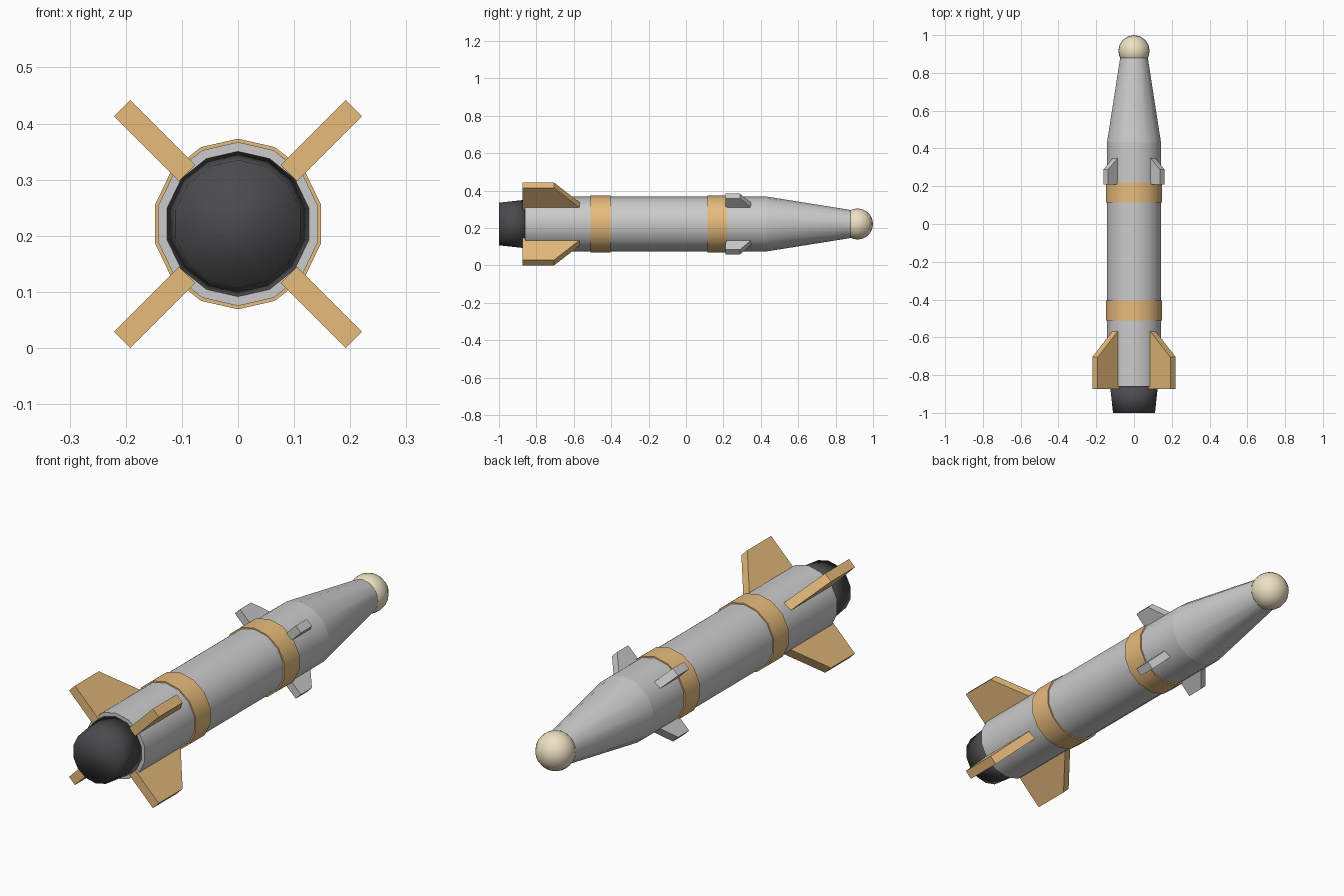
import bpy, bmesh, math
from mathutils import Vector

if "Cube" in bpy.data.objects:
    bpy.data.objects.remove(bpy.data.objects["Cube"])

AXIS_Z = 0.221   # height of the centre line
SIDES = 14


def paint(name, rgb):
    m = bpy.data.materials.new(name)
    m.diffuse_color = (*rgb, 1)
    m.use_nodes = True
    m.node_tree.nodes["Principled BSDF"].inputs["Base Color"].default_value = m.diffuse_color
    return m


tan = paint("tan", (0.8, 0.5, 0.2))
dark = paint("dark", (0.07, 0.07, 0.075))
cream = paint("cream", (0.85, 0.76, 0.55))


def finish(name, bm, mat=None, smooth=None):
    bmesh.ops.recalc_face_normals(bm, faces=bm.faces[:])
    me = bpy.data.meshes.new(name)
    bm.to_mesh(me)
    bm.free()
    ob = bpy.data.objects.new(name, me)
    bpy.context.collection.objects.link(ob)
    if mat:
        me.materials.append(mat)
    if smooth:
        bpy.ops.object.select_all(action='DESELECT')
        ob.select_set(True)
        bpy.context.view_layer.objects.active = ob
        bpy.ops.object.shade_smooth_by_angle(angle=math.radians(smooth))
    return ob


def tube(name, y0, r0, y1, r1, mat=None, smooth=40):
    """Closed 14-sided section along y with one corner pointing up."""
    bm = bmesh.new()
    rings = []
    for y, r in ((y0, r0), (y1, r1)):
        rings.append([bm.verts.new((r * math.sin(a), y, AXIS_Z + r * math.cos(a)))
                      for a in (2 * math.pi * i / SIDES for i in range(SIDES))])
    a, b = rings
    for i in range(SIDES):
        j = (i + 1) % SIDES
        bm.faces.new((a[i], a[j], b[j], b[i]))
    bm.faces.new(a)
    bm.faces.new(b)
    return finish(name, bm, mat, smooth)


def fins(name, profile, thick, mat=None):
    """Four diagonal plates; profile is (y, distance from the axis)."""
    for k in range(4):
        ang = math.radians(45 + 90 * k)
        out = Vector((math.cos(ang), 0, math.sin(ang)))
        side = Vector((-math.sin(ang), 0, math.cos(ang))) * thick / 2
        bm = bmesh.new()
        face = bm.faces.new([bm.verts.new(Vector((0, y, AXIS_Z)) + out * r - side)
                             for y, r in profile])
        ext = bmesh.ops.extrude_face_region(bm, geom=[face])
        new = [g for g in ext["geom"] if isinstance(g, bmesh.types.BMVert)]
        bmesh.ops.translate(bm, verts=new, vec=side * 2)
        # extrusion drops the source face; close the first side if needed
        bmesh.ops.holes_fill(bm, edges=[e for e in bm.edges if e.is_boundary], sides=0)
        finish(f"{name}_{k + 1}", bm, mat)


# fuselage
tube("body", -0.86, 0.146, 0.435, 0.146)
tube("nose_cone", 0.435, 0.146, 0.88, 0.075)
tube("exhaust_nozzle", -1.0, 0.114, -0.855, 0.13, dark, 180)

# coloured bands
tube("rear_band", -0.51, 0.152, -0.405, 0.152, tan)
tube("front_band", 0.115, 0.152, 0.22, 0.152, tan)

# rounded seeker tip
bm = bmesh.new()
bmesh.ops.create_uvsphere(bm, u_segments=16, v_segments=12, radius=0.083)
bmesh.ops.translate(bm, verts=bm.verts[:], vec=(0, 0.917, AXIS_Z))
finish("nose_tip", bm, cream, 60)

# tail fins and small forward fins
fins("tail_fin", [(-0.873, 0.128), (-0.555, 0.128), (-0.705, 0.292), (-0.873, 0.292)], 0.041, tan)
fins("forward_fin", [(0.21, 0.128), (0.36, 0.128), (0.288, 0.212), (0.21, 0.212)], 0.036)
